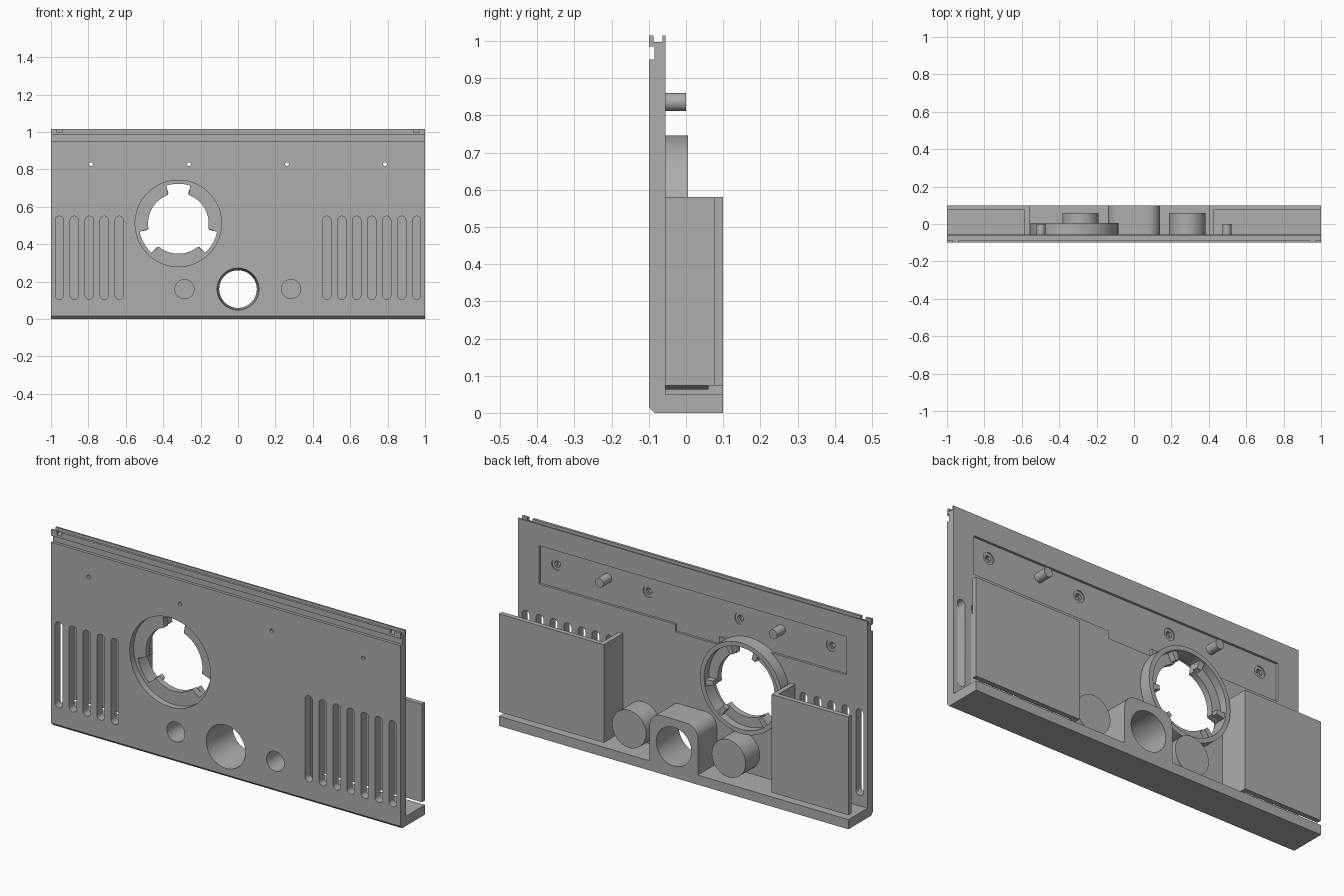
import bpy, bmesh
from math import cos, sin, pi, radians
from mathutils import Vector

cube = bpy.data.objects.get("Cube")
if cube:
    bpy.data.objects.remove(cube, do_unlink=True)

grey = bpy.data.materials.new("matte grey")
grey.use_nodes = True
GREY = (0.42, 0.42, 0.42, 1)
grey.diffuse_color = GREY
grey.node_tree.nodes["Principled BSDF"].inputs["Base Color"].default_value = GREY

FRONT, BACK, PANEL = -0.1, -0.055, -0.067   # plate front, plate back, recessed panel floor
DEPTH = 0.1                                 # rearmost y


def arc(cx, cz, r, a0=0, a1=360, n=48):
    """Points on an arc; a full turn leaves out the repeated end point."""
    full = a1 - a0 == 360
    steps = n if full else n - 1
    angles = [radians(a0 + (a1 - a0) * i / steps) for i in range(n)]
    return [(cx + r * cos(a), cz + r * sin(a)) for a in angles]


def rect(x0, x1, z0, z1):
    return [(x0, z0), (x1, z0), (x1, z1), (x0, z1)]


def loft(bm, first, second):
    """Closed solid between two matching outlines."""
    a = [bm.verts.new(p) for p in first]
    b = [bm.verts.new(p) for p in second]
    n = len(a)
    bm.faces.new(a)
    bm.faces.new(b[::-1])
    for i in range(n):
        bm.faces.new((a[i], b[i], b[(i + 1) % n], a[(i + 1) % n]))


def prism(bm, outline, y0, y1):
    loft(bm, [(x, y0, z) for x, z in outline], [(x, y1, z) for x, z in outline])


def tube(bm, outer, inner, y0, y1):
    """Ring with matching outer and inner outlines."""
    loops = [[bm.verts.new((x, y, z)) for x, z in pts]
             for pts, y in ((outer, y0), (outer, y1), (inner, y1), (inner, y0))]
    n = len(outer)
    for k in range(4):
        p, q = loops[k], loops[(k + 1) % 4]
        for i in range(n):
            j = (i + 1) % n
            bm.faces.new((p[i], q[i], q[j], p[j]))


def finish(name, bm):
    bmesh.ops.recalc_face_normals(bm, faces=bm.faces)
    mesh = bpy.data.meshes.new(name)
    bm.to_mesh(mesh)
    bm.free()
    mesh.materials.append(grey)
    obj = bpy.data.objects.new(name, mesh)
    bpy.context.collection.objects.link(obj)
    return obj


def solid(name, *prisms):
    bm = bmesh.new()
    for outline, y0, y1 in prisms:
        prism(bm, outline, y0, y1)
    return finish(name, bm)


def cut(obj, *cutters):
    for cutter in cutters:
        cutter.hide_render = True
        mod = obj.modifiers.new("cut", 'BOOLEAN')
        mod.operation, mod.solver, mod.object = 'DIFFERENCE', 'EXACT', cutter
    graph = bpy.context.evaluated_depsgraph_get()
    mesh = bpy.data.meshes.new_from_object(obj.evaluated_get(graph))
    obj.modifiers.clear()
    obj.data = mesh


# Front plate with bottom ledge, chamfered toe and grooved top edge
profile = [(-0.085, 0), (DEPTH, 0), (DEPTH, 0.05), (BACK, 0.05), (BACK, 1.015),
           (-0.063, 1.015), (-0.063, 0.997), (-0.087, 0.997), (-0.087, 1.015),
           (FRONT, 1.015), (FRONT, 0.985), (-0.085, 0.985), (-0.085, 0.95),
           (FRONT, 0.95), (FRONT, 0.015)]
bm = bmesh.new()
loft(bm, [(-1, y, z) for y, z in profile], [(1, y, z) for y, z in profile])
plate = finish("front_plate", bm)

# Layout of the openings
RING = (-0.319, 0.511)
KNOBS = (-0.286, 0.284)
SCREWS = (-0.786, -0.262, 0.262, 0.786)
vents = [s * (0.955 - 0.08 * i) for s, count in ((-1, 5), (1, 7)) for i in range(count)]
slots = [arc(x, 0.528, 0.022, 0, 180, 10) + arc(x, 0.127, 0.022, 180, 360, 10) for x in vents]

# Cutters
vent_cut = solid("vent_cutter", *[(s, -0.2, 0) for s in slots],
                 (arc(*RING, 0.231, n=72), -0.2, 0),
                 *[(rect(s * 0.953 - 0.014, s * 0.953 + 0.014, 0.997, 1.1), -0.2, -0.08)
                   for s in (-1, 1)])
knob_cut = solid("knob_cutter", *[(arc(x, 0.16, 0.051), -0.2, 0.03) for x in KNOBS])
bm = bmesh.new()
loft(bm, [(x, FRONT - 0.01, z) for x, z in arc(0, 0.16, 0.1125)],
     [(x, DEPTH + 0.01, z) for x, z in arc(0, 0.16, 0.1)])
bore_cut = finish("bore_cutter", bm)
panel_cut = solid("panel_cutter", ([(-0.88, 0.707), (-0.15, 0.707), (-0.15, 0.668), (0.1, 0.668),
                                    (0.1, 0.707), (0.88, 0.707), (0.88, 0.905), (-0.88, 0.905)],
                                   PANEL, 0.02))
sink_cut = solid("sink_cutter", *[(arc(x, 0.828, 0.03, n=32), -0.072, 0.02) for x in SCREWS])
nut_cut = solid("nut_cutter", *[(arc(x, 0.828, 0.018, n=6), -0.085, 0.03) for x in SCREWS])
screw_cut = solid("screw_cutter", *[(arc(x, 0.828, 0.01, n=20), -0.2, 0.04) for x in SCREWS])
cut(plate, vent_cut, knob_cut, bore_cut, panel_cut, sink_cut, nut_cut, screw_cut)

# Central bored block with rounded top corners
block_outline = ([(-0.138, 0.045), (0.138, 0.045)] + arc(0.073, 0.237, 0.065, 0, 90, 12)
                 + arc(-0.073, 0.237, 0.065, 90, 180, 12))
block = solid("centre_block", (block_outline, -0.06, DEPTH))
cut(block, bore_cut)

# Round cups on either side of the block
for side, x in zip(("right", "left"), KNOBS):
    cup = solid(side + "_knob_cup", (arc(x, 0.16, 0.097), -0.06, 0.06))
    cut(cup, knob_cut)

# Bayonet ring: slotted flange, rear wall and locking tabs
def bayonet(step):
    a = step * 2.5
    in_slot = min(abs((a - s + 180) % 360 - 180) for s in (90, 210, 330)) < 17.6
    r = 0.212 if in_slot else 0.162
    return RING[0] + r * cos(radians(a)), RING[1] + r * sin(radians(a))


bm = bmesh.new()
outer = arc(*RING, 0.235, n=144)
tube(bm, outer, [bayonet(i) for i in range(144)], PANEL, -0.035)
tube(bm, outer, arc(*RING, 0.212, n=144), -0.036, 0.005)
for slot in (90, 210, 330):
    for offset in (-22, 22):
        a = slot + offset
        tab = arc(*RING, 0.215, a - 4, a + 4, 5) + arc(*RING, 0.168, a + 4, a - 4, 5)
        prism(bm, tab, -0.036, -0.005)
finish("bayonet_ring", bm)

# Mounting pegs
for side, x in (("right", -0.498), ("left", 0.496)):
    solid(side + "_peg", (arc(x, 0.836, 0.024, n=32), -0.07, 0))

# Rear vent shields: a back wall and an inner side wall, open above and outside
for side, s, inner in (("right", -1, 0.56), ("left", 1, 0.4)):
    wall = [(s, DEPTH), (s * inner, DEPTH), (s * inner, -0.06), (s * (inner + 0.025), -0.06),
            (s * (inner + 0.025), 0.075), (s, 0.075)]
    bm = bmesh.new()
    loft(bm, [(x, y, 0.073) for x, y in wall], [(x, y, 0.58) for x, y in wall])
    finish(side + "_vent_shield", bm)

# Remove cutters and shade the round parts smoothly
for c in (vent_cut, knob_cut, bore_cut, panel_cut, sink_cut, nut_cut, screw_cut):
    bpy.data.objects.remove(c, do_unlink=True)
for obj in bpy.context.collection.objects:
    if obj.type == 'MESH':
        bpy.ops.object.select_all(action='DESELECT')
        obj.select_set(True)
        bpy.context.view_layer.objects.active = obj
        bpy.ops.object.shade_smooth_by_angle(angle=radians(30))
